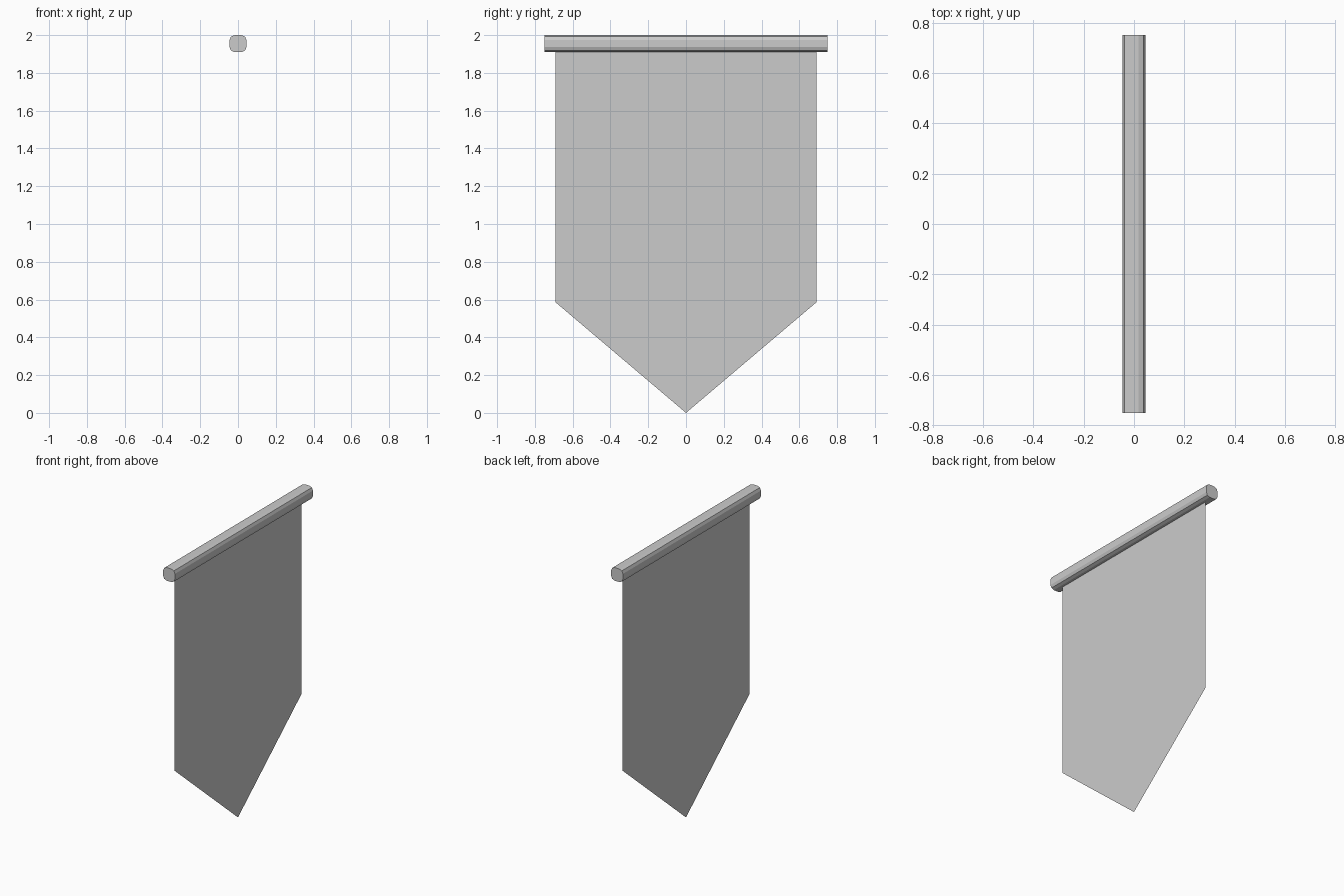
import bpy, bmesh

if "Cube" in bpy.data.objects:
    bpy.data.objects.remove(bpy.data.objects["Cube"])

ROD_HALF_LENGTH = 0.75
ROD_SIZE = 0.09
ROD_Z = 2.0 - ROD_SIZE / 2


def add_object(name, bm):
    mesh = bpy.data.meshes.new(name)
    bm.to_mesh(mesh)
    bm.free()
    obj = bpy.data.objects.new(name, mesh)
    bpy.context.collection.objects.link(obj)
    return obj


# Rod: square bar whose four long edges are rounded in two flat steps
bm = bmesh.new()
bmesh.ops.create_cube(bm, size=1)
for v in bm.verts:
    v.co.x *= ROD_SIZE
    v.co.y *= 2 * ROD_HALF_LENGTH
    v.co.z = ROD_Z + v.co.z * ROD_SIZE
long_edges = [e for e in bm.edges if abs(e.verts[0].co.y - e.verts[1].co.y) > 1]
bmesh.ops.bevel(bm, geom=long_edges, offset=0.027, offset_type='OFFSET',
                segments=2, profile=0.5, affect='EDGES')
add_object("hanging_rod", bm)

# Cloth: single flat sheet with a pointed lower edge
bm = bmesh.new()
outline = [(-0.69, 1.92), (-0.69, 0.585), (0, 0), (0.69, 0.585), (0.69, 1.92)]
bm.faces.new([bm.verts.new((0, y, z)) for y, z in outline])
add_object("banner_cloth", bm)
